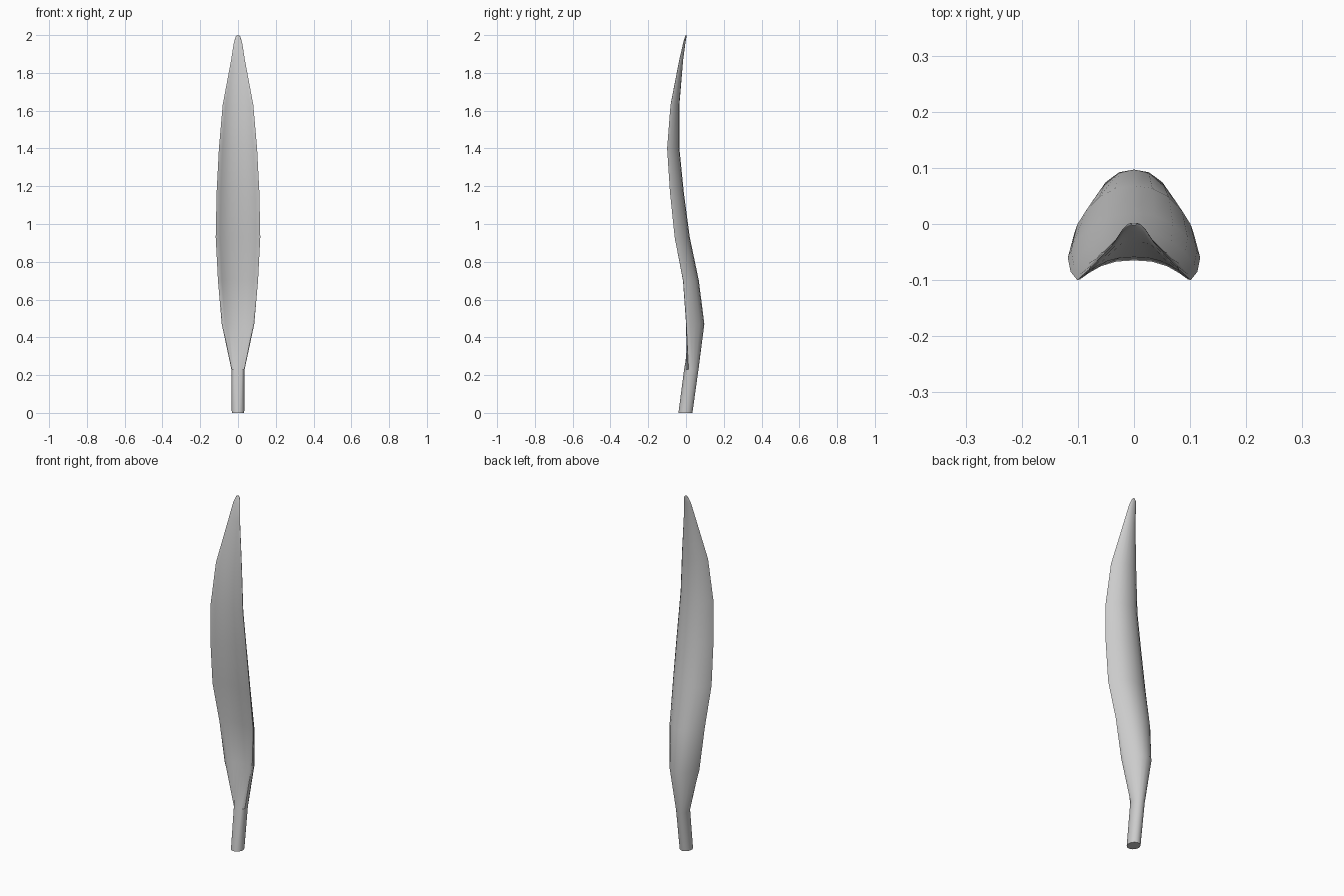
import bpy, bmesh
from math import cos, sin, tau

if "Cube" in bpy.data.objects:
    bpy.data.objects.remove(bpy.data.objects["Cube"])

SIDES = 20

# Stations: height, half width, mid-line y, half thickness, forward cupping of the edges
stations = [
    (0.00, 0.033, -0.003, 0.037, 0.000),
    (0.23, 0.035, 0.028, 0.038, 0.003),
    (0.47, 0.086, 0.065, 0.032, 0.062),
    (0.70, 0.106, 0.043, 0.025, 0.058),
    (0.93, 0.118, 0.000, 0.020, 0.060),
    (1.17, 0.113, -0.030, 0.018, 0.055),
    (1.40, 0.101, -0.050, 0.015, 0.050),
    (1.63, 0.081, -0.047, 0.012, 0.035),
    (1.87, 0.036, -0.024, 0.009, 0.010),
    (1.96, 0.022, -0.009, 0.006, 0.003),
    (1.99, 0.013, -0.002, 0.004, 0.000),
    (2.00, 0.005, 0.000, 0.002, 0.000),
]


def section(bm, z, width, mid, thick, cup):
    """One flattened, cupped ring of the leaf."""
    ring = []
    for i in range(SIDES):
        a = tau * i / SIDES
        y = mid - cup * abs(cos(a)) ** 2.5 + thick * sin(a)
        ring.append(bm.verts.new((width * cos(a), y, z)))
    return ring


# Loft the stalk and blade through the stations
bm = bmesh.new()
rings = [section(bm, *s) for s in stations]
for low, high in zip(rings, rings[1:]):
    for i in range(SIDES):
        j = (i + 1) % SIDES
        bm.faces.new((low[i], low[j], high[j], high[i]))

# Close the stalk base and the tip
bm.faces.new(rings[0][::-1])
bm.faces.new(rings[-1])
bmesh.ops.recalc_face_normals(bm, faces=bm.faces)

mesh = bpy.data.meshes.new("leaf_blade")
bm.to_mesh(mesh)
bm.free()
leaf = bpy.data.objects.new("leaf_blade", mesh)
bpy.context.collection.objects.link(leaf)
bpy.context.view_layer.objects.active = leaf
leaf.select_set(True)
bpy.ops.object.shade_smooth_by_angle(angle=1.0)
